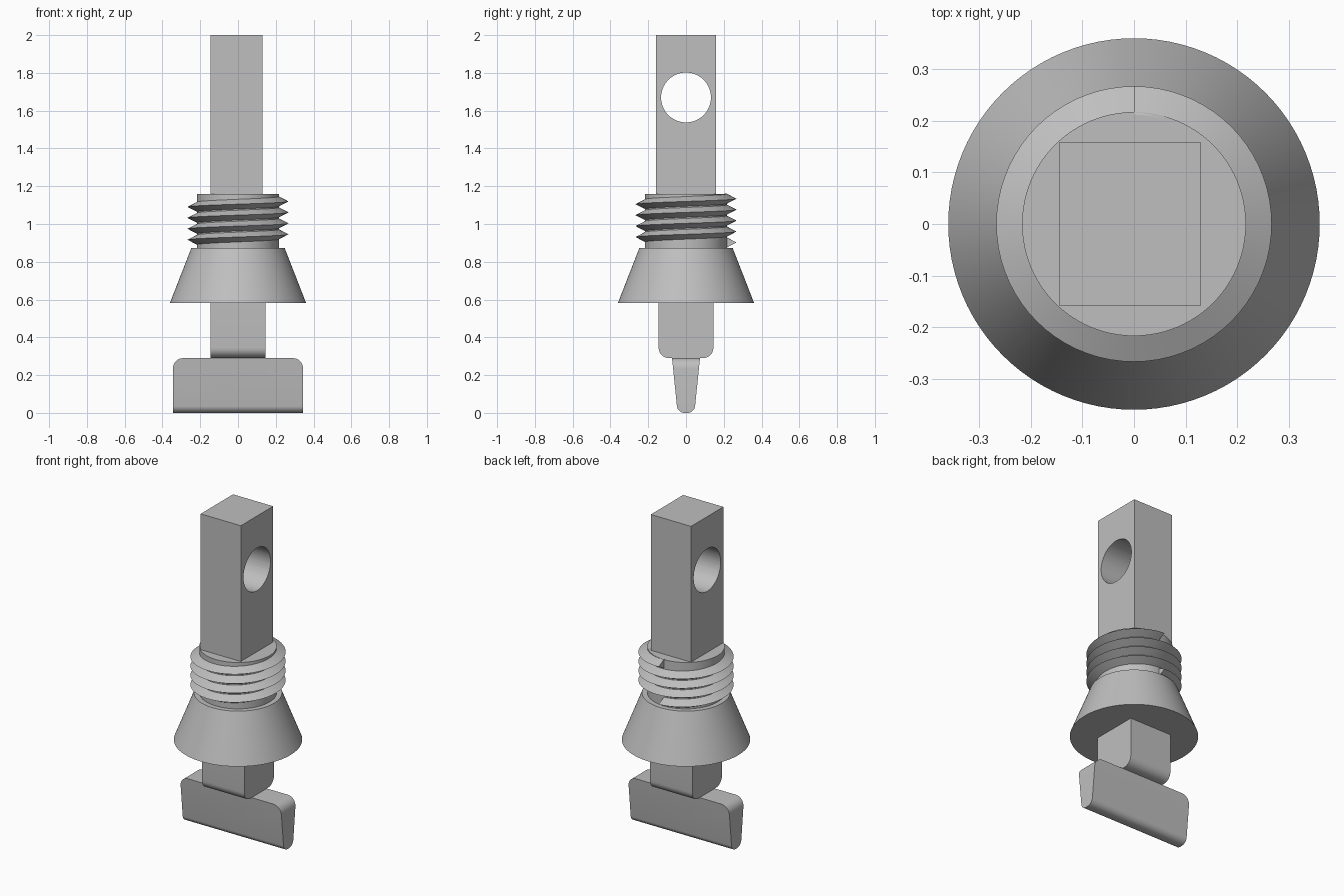
import bpy, bmesh, math
from mathutils import Vector

if "Cube" in bpy.data.objects:
    bpy.data.objects.remove(bpy.data.objects["Cube"], do_unlink=True)

grey = bpy.data.materials.new("plain grey")
grey.use_nodes = True
GREY = (0.52, 0.52, 0.52, 1)
grey.diffuse_color = GREY
grey.node_tree.nodes["Principled BSDF"].inputs["Base Color"].default_value = GREY


def finish(bm, name):
    """Turn a bmesh into a smooth-by-angle grey object."""
    bmesh.ops.recalc_face_normals(bm, faces=bm.faces)
    mesh = bpy.data.meshes.new(name)
    bm.to_mesh(mesh)
    bm.free()
    obj = bpy.data.objects.new(name, mesh)
    bpy.context.collection.objects.link(obj)
    mesh.materials.append(grey)
    bpy.ops.object.select_all(action='DESELECT')
    obj.select_set(True)
    bpy.context.view_layer.objects.active = obj
    bpy.ops.object.shade_smooth_by_angle(angle=math.radians(30))
    return obj


def box(x0, x1, half_y, z0, z1):
    bm = bmesh.new()
    bmesh.ops.create_cube(bm, size=1)
    for v in bm.verts:
        v.co = Vector((x1 if v.co.x > 0 else x0,
                       math.copysign(half_y, v.co.y),
                       z1 if v.co.z > 0 else z0))
    return bm


def round_edges(bm, radius, axis, z):
    """Round the edges running along an axis at height z."""
    edges = [e for e in bm.edges
             if all(abs(v.co.z - z) < 0.001 for v in e.verts)
             and abs((e.verts[0].co - e.verts[1].co).normalized()[axis]) > 0.9]
    bmesh.ops.bevel(bm, geom=edges, offset=radius, segments=8,
                    profile=0.5, affect='EDGES')


def frustum(r0, r1, z0, z1):
    bm = bmesh.new()
    bmesh.ops.create_cone(bm, cap_ends=True, segments=96,
                          radius1=r0, radius2=r1, depth=z1 - z0)
    bmesh.ops.translate(bm, verts=bm.verts, vec=(0, 0, (z0 + z1) / 2))
    return bm


# Tapered crossbar with rounded lower edges and rounded upper corners
bar = box(-0.345, 0.345, 0.074, 0, 0.29)
for v in bar.verts:
    if v.co.z < 0.1:
        v.co.y *= 0.6
round_edges(bar, 0.036, 0, 0)
round_edges(bar, 0.055, 1, 0.29)
finish(bar, "crossbar")

# Lower shaft with rounded bottom edges
shaft = box(-0.145, 0.145, 0.145, 0.29, 0.6)
round_edges(shaft, 0.055, 0, 0.29)
finish(shaft, "lower_shaft")

# Conical collar and threaded core
finish(frustum(0.36, 0.247, 0.583, 0.873), "collar")
finish(frustum(0.217, 0.217, 0.87, 1.16), "thread_core")

# Helical thread with a V section, starting and ending at the back
PITCH, TURNS, STEPS = 0.058, 4, 72
section = [(0.212, -0.0285), (0.267, 0), (0.212, 0.0285)]
thread = bmesh.new()
rings = []
for i in range(TURNS * STEPS + 1):
    a = math.pi / 2 + math.tau * i / STEPS
    z = 0.902 + PITCH * i / STEPS
    rings.append([thread.verts.new((r * math.cos(a), r * math.sin(a), z + dz))
                  for r, dz in section])
for lower, upper in zip(rings, rings[1:]):
    for k in range(3):
        n = (k + 1) % 3
        thread.faces.new((lower[k], lower[n], upper[n], upper[k]))
thread.faces.new(rings[0])
thread.faces.new(rings[-1])
finish(thread, "screw_thread")

# Upper post with a round cross hole
post = finish(box(-0.145, 0.13, 0.158, 1.15, 2), "upper_post")
bpy.ops.mesh.primitive_cylinder_add(vertices=64, radius=0.132, depth=1,
                                    location=(0, 0, 1.67),
                                    rotation=(0, math.pi / 2, 0))
cutter = bpy.context.object
cutter.name = "hole_cutter"
cutter.hide_render = True
cut = post.modifiers.new("cross hole", 'BOOLEAN')
cut.operation = 'DIFFERENCE'
cut.solver = 'EXACT'
cut.object = cutter
bpy.ops.object.select_all(action='DESELECT')
post.select_set(True)
bpy.context.view_layer.objects.active = post
bpy.ops.object.modifier_apply(modifier=cut.name)
bpy.data.objects.remove(cutter, do_unlink=True)
bpy.ops.object.shade_smooth_by_angle(angle=math.radians(30))
